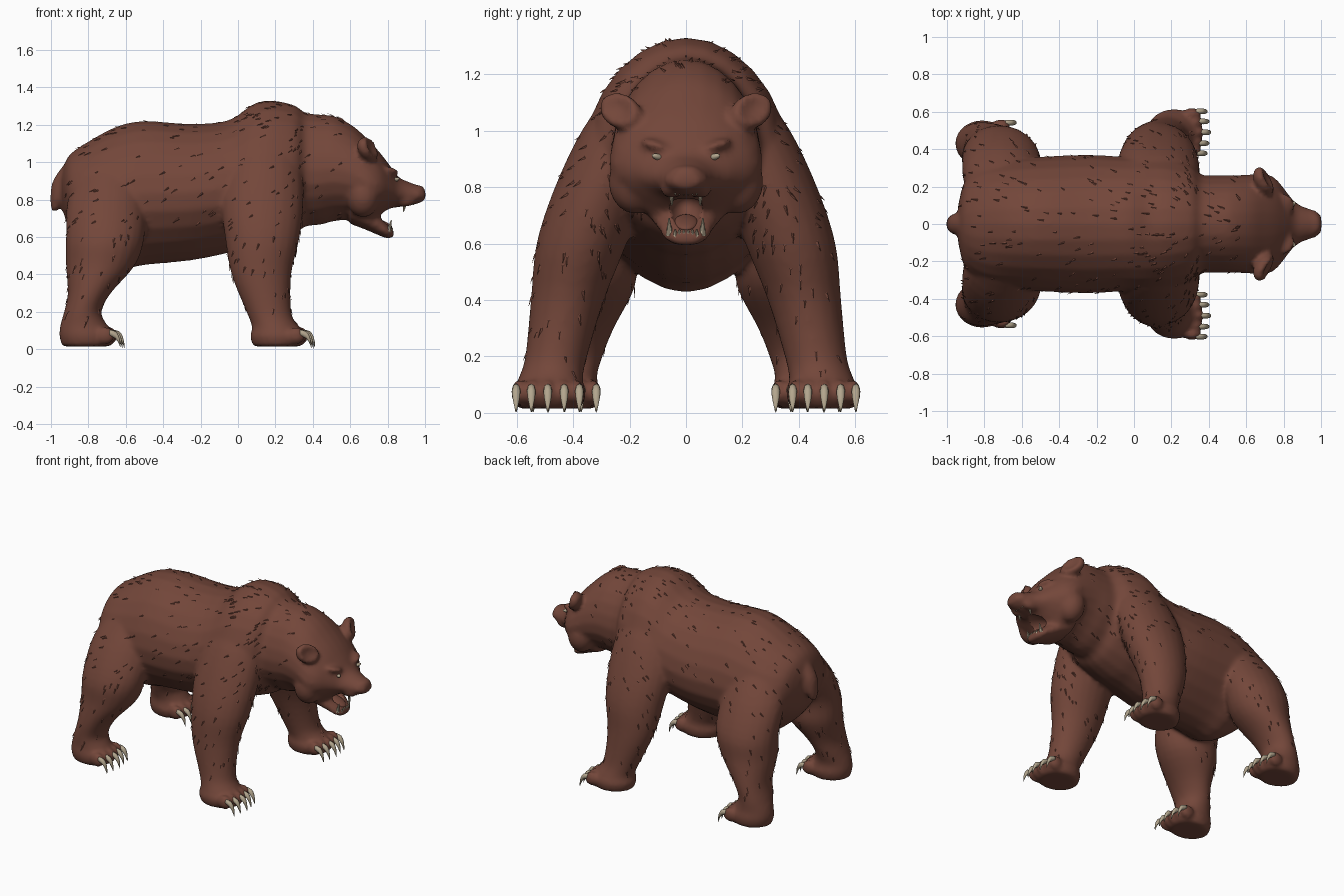
import bpy, bmesh, random
from math import sin, cos, pi
from mathutils import Vector, Matrix
from mathutils.bvhtree import BVHTree

random.seed(4)
cube = bpy.data.objects.get("Cube")
if cube:
    bpy.data.objects.remove(cube, do_unlink=True)


def material(name, rgb):
    m = bpy.data.materials.new(name)
    m.use_nodes = True
    m.diffuse_color = (*rgb, 1)
    m.node_tree.nodes["Principled BSDF"].inputs["Base Color"].default_value = (*rgb, 1)
    return m


FUR = material("brown_fur", (0.172, 0.062, 0.042))
IVORY = material("ivory", (0.45, 0.38, 0.27))


def finish(name, bm, mat, smooth=True):
    bmesh.ops.recalc_face_normals(bm, faces=bm.faces)
    mesh = bpy.data.meshes.new(name)
    bm.to_mesh(mesh)
    bm.free()
    mesh.materials.append(mat)
    for p in mesh.polygons:
        p.use_smooth = smooth
    ob = bpy.data.objects.new(name, mesh)
    bpy.context.collection.objects.link(ob)
    return ob


def blend(rings, steps):
    """Smoothly resample a list of ring parameters."""
    out = []
    for i in range(len(rings) - 1):
        a, b = rings[max(i - 1, 0)], rings[i]
        c, d = rings[i + 1], rings[min(i + 2, len(rings) - 1)]
        for k in range(steps):
            t = k / steps
            out.append([q + 0.5 * t * (r - p + t * (2*p - 5*q + 4*r - s + t * (3*(q - r) + s - p)))
                        for p, q, r, s in zip(a, b, c, d)])
    return out + [list(rings[-1])]


def skin(bm, loops):
    vs = [[bm.verts.new(p) for p in loop] for loop in loops]
    n = len(vs[0])
    for a, b in zip(vs, vs[1:]):
        for i in range(n):
            bm.faces.new((a[i], a[(i + 1) % n], b[(i + 1) % n], b[i]))
    bm.faces.new(vs[0])
    bm.faces.new(vs[-1][::-1])


def loft_x(bm, rings, egg=0.0, keel=0.0, n=24, steps=4):
    """Rings of (x, y, z, half width, half height); egg narrows the top, keel the underside."""
    angles = [2 * pi * i / n for i in range(n)]
    skin(bm, [[(x, y + w * cos(a) * (1 - egg * sin(a) - keel * min(sin(a), 0) ** 2), z + h * sin(a))
               for a in angles] for x, y, z, w, h in blend(rings, steps)])


def loft_z(bm, rings, side=1, n=24, steps=4):
    """Rings of (z, x, y, half depth, half width) up a limb."""
    angles = [2 * pi * i / n for i in range(n)]
    skin(bm, [[(x + d * cos(a), side * y + w * sin(a), z) for a in angles]
              for z, x, y, d, w in blend(rings, steps)])


def ball(bm, centre, radii, turn=None):
    mat = Matrix.Translation(centre) @ (turn or Matrix()) @ Matrix.Diagonal((*radii, 1))
    return bmesh.ops.create_uvsphere(bm, u_segments=20, v_segments=12, radius=1, matrix=mat)["verts"]


def spike(bm, base, tip, r):
    axis = Vector(tip) - Vector(base)
    mat = Matrix.Translation((Vector(base) + Vector(tip)) / 2) @ axis.to_track_quat("Z", "Y").to_matrix().to_4x4()
    bmesh.ops.create_cone(bm, cap_ends=True, segments=8, radius1=r, radius2=r * 0.2,
                          depth=axis.length, matrix=mat)


# Trunk, neck, head and muzzle: x, centre z, half width, half height
trunk = [(-0.94, 0.86, 0.10, 0.10), (-0.90, 0.84, 0.24, 0.20), (-0.80, 0.82, 0.32, 0.29),
         (-0.65, 0.81, 0.35, 0.38), (-0.50, 0.835, 0.36, 0.385), (-0.25, 0.84, 0.37, 0.365),
         (-0.05, 0.87, 0.36, 0.355), (0.08, 0.93, 0.36, 0.38), (0.18, 0.95, 0.355, 0.38),
         (0.30, 0.96, 0.32, 0.345), (0.36, 0.96, 0.265, 0.305), (0.44, 0.96, 0.26, 0.295),
         (0.52, 0.965, 0.26, 0.28), (0.62, 0.94, 0.265, 0.25), (0.70, 0.89, 0.27, 0.225),
         (0.76, 0.88, 0.24, 0.17), (0.81, 0.865, 0.18, 0.12), (0.86, 0.84, 0.12, 0.08),
         (0.92, 0.83, 0.087, 0.062), (0.97, 0.826, 0.072, 0.045), (1.003, 0.82, 0.045, 0.02)]
jaw = [(0.60, 0, 0.74, 0.16, 0.07), (0.68, 0, 0.705, 0.13, 0.065), (0.75, 0, 0.665, 0.10, 0.055),
       (0.80, 0, 0.63, 0.08, 0.038), (0.833, 0, 0.62, 0.05, 0.02)]
front_leg = [(0.015, 0.21, 0.485, 0.13, 0.115), (0.07, 0.215, 0.485, 0.15, 0.13),
             (0.12, 0.20, 0.48, 0.125, 0.115), (0.20, 0.165, 0.46, 0.12, 0.11),
             (0.40, 0.125, 0.42, 0.16, 0.13), (0.60, 0.13, 0.37, 0.20, 0.16),
             (0.80, 0.13, 0.30, 0.22, 0.165), (1.0, 0.14, 0.21, 0.20, 0.16), (1.15, 0.15, 0.14, 0.13, 0.12)]
hind_leg = [(0.015, -0.81, 0.43, 0.13, 0.11), (0.07, -0.81, 0.43, 0.145, 0.125),
            (0.13, -0.825, 0.43, 0.125, 0.115), (0.20, -0.83, 0.42, 0.10, 0.125),
            (0.30, -0.795, 0.40, 0.115, 0.145), (0.45, -0.735, 0.355, 0.185, 0.175),
            (0.60, -0.71, 0.34, 0.21, 0.175), (0.80, -0.70, 0.245, 0.21, 0.17), (1.0, -0.66, 0.14, 0.17, 0.12)]
tail = [(0.74, -0.98, 0, 0.018, 0.02), (0.80, -0.968, 0, 0.036, 0.048),
        (0.90, -0.94, 0, 0.05, 0.058), (1.0, -0.87, 0, 0.05, 0.05)]
paws = [(0.33, 0.49), (-0.69, 0.43)]
spread = [-0.1, -0.052, 0, 0.052, 0.1]

bm = bmesh.new()
loft_x(bm, [(x, 0, z, w, h) for x, z, w, h in trunk], egg=0.1, keel=0.3)
loft_x(bm, jaw)
loft_z(bm, tail)
ball(bm, (0.965, 0, 0.85), (0.035, 0.058, 0.028))
for s in (-1, 1):
    loft_z(bm, front_leg, s)
    loft_z(bm, hind_leg, s)
    # Brows, cheeks and upper lips
    ball(bm, (0.80, s * 0.10, 0.945), (0.06, 0.065, 0.022), Matrix.Rotation(s * 0.3, 4, "X"))
    ball(bm, (0.67, s * 0.18, 0.82), (0.09, 0.095, 0.115))
    ball(bm, (0.89, s * 0.055, 0.795), (0.06, 0.035, 0.035))
    # Cupped ears leaning outwards
    lean = Matrix.Rotation(s * 0.4, 4, "Z") @ Matrix.Rotation(-0.3, 4, "Y") @ Matrix.Rotation(s * 0.45, 4, "X")
    for v in ball(bm, (0, 0, 0), (0.05, 0.085, 0.062)):
        if v.co.x > 0.03:
            v.co.x = 0.06 - v.co.x
        v.co = lean @ v.co + Vector((0.695, s * 0.232, 1.07))
    # Toes
    for px, py in paws:
        for d in spread:
            ball(bm, (px - abs(d) * 0.2, s * (py + d), 0.072), (0.05, 0.03, 0.047))
body = finish("body", bm, FUR)

# Hollow that opens the mouth
bm = bmesh.new()
ball(bm, (0.81, 0, 0.712), (0.13, 0.062, 0.058), Matrix.Rotation(0.25, 4, "Y"))
cutter = finish("mouth_cutter", bm, FUR)
cutter.hide_render = True

# Fuse the overlapping forms into one skin
remesh = body.modifiers.new("fuse", "REMESH")
remesh.mode = "VOXEL"
remesh.voxel_size = 0.014
remesh.use_smooth_shade = True
relax = body.modifiers.new("relax", "SMOOTH")
relax.factor = 0.5
relax.iterations = 5
cut = body.modifiers.new("mouth", "BOOLEAN")
cut.operation = "DIFFERENCE"
cut.object = cutter
deps = bpy.context.evaluated_depsgraph_get()
fused = bpy.data.meshes.new_from_object(body.evaluated_get(deps))
body.modifiers.clear()
bpy.data.objects.remove(cutter, do_unlink=True)
fused.materials.clear()
fused.materials.append(FUR)
for p in fused.polygons:
    p.use_smooth = True
    p.material_index = 0
body.data = fused
tree = BVHTree.FromPolygons([v.co for v in fused.vertices], [p.vertices[:] for p in fused.polygons])

# Fur tufts lying back along the coat, thicker on the hump and ruff
bm = bmesh.new()
count = 0
while count < 520:
    p = random.choice(fused.polygons)
    c, nrm = p.center.copy(), p.normal.copy()
    if c.z < 0.15 or c.x > 0.58 or c.x < -0.92 or (nrm.z < -0.5 and c.z < 0.7):
        continue
    thick = 0.28 < c.x < 0.36 or (c.z > 1.22 and c.x > 0)
    if not thick and random.random() > 0.4:
        continue
    flow = Vector((-1, 0, -0.8)) if c.z > 0.65 else Vector((-0.3, 0, -1))
    flow = flow - nrm * flow.dot(nrm)
    if flow.length < 0.2:
        continue
    flow.normalize()
    across = nrm.cross(flow) * random.uniform(0.006, 0.011)
    base = c - nrm * 0.004
    left, right, ridge, tip = [bm.verts.new(q) for q in (
        base + across, base - across, c + nrm * 0.004 + flow * 0.012,
        c + flow * random.uniform(0.03, 0.05) + nrm * 0.008)]
    for f in ((left, ridge, tip), (ridge, right, tip), (left, right, ridge), (right, left, tip)):
        bm.faces.new(f)
    count += 1
finish("fur_tufts", bm, FUR, smooth=False)

# Slanted eyes set on the face below the brows
bm = bmesh.new()
for s in (-1, 1):
    hit = tree.ray_cast(Vector((2, s * 0.10, 0.907)), Vector((-1, 0, 0)))[0]
    ball(bm, hit, (0.012, 0.026, 0.011), Matrix.Rotation(-s * 0.7, 4, "Z") @ Matrix.Rotation(s * 0.25, 4, "X"))
finish("eyes", bm, IVORY)

# Tongue
bm = bmesh.new()
ball(bm, (0.765, 0, 0.675), (0.065, 0.042, 0.016), Matrix.Rotation(0.4, 4, "Y"))
finish("tongue", bm, FUR)

# Teeth
bm = bmesh.new()
for s in (-1, 1):
    spike(bm, (0.895, s * 0.052, 0.79), (0.885, s * 0.05, 0.735), 0.012)
    spike(bm, (0.805, s * 0.058, 0.63), (0.82, s * 0.06, 0.69), 0.013)
    for k in range(3):
        y = s * (0.008 + 0.015 * k)
        spike(bm, (0.82, y, 0.625), (0.828, y, 0.65), 0.01)
        spike(bm, (0.94, y, 0.80), (0.938, y, 0.772), 0.008)
finish("teeth", bm, IVORY, smooth=False)

# Curved claws
bm = bmesh.new()
for s in (-1, 1):
    for px, py in paws:
        for d in spread:
            x, y = px - abs(d) * 0.2, s * (py + d * 1.12)
            loft_x(bm, [(x + 0.022, y, 0.088, 0.014, 0.016), (x + 0.055, y, 0.076, 0.015, 0.02),
                        (x + 0.074, y, 0.048, 0.012, 0.02), (x + 0.083, y, 0.014, 0.004, 0.012)], n=8, steps=2)
finish("claws", bm, IVORY)
